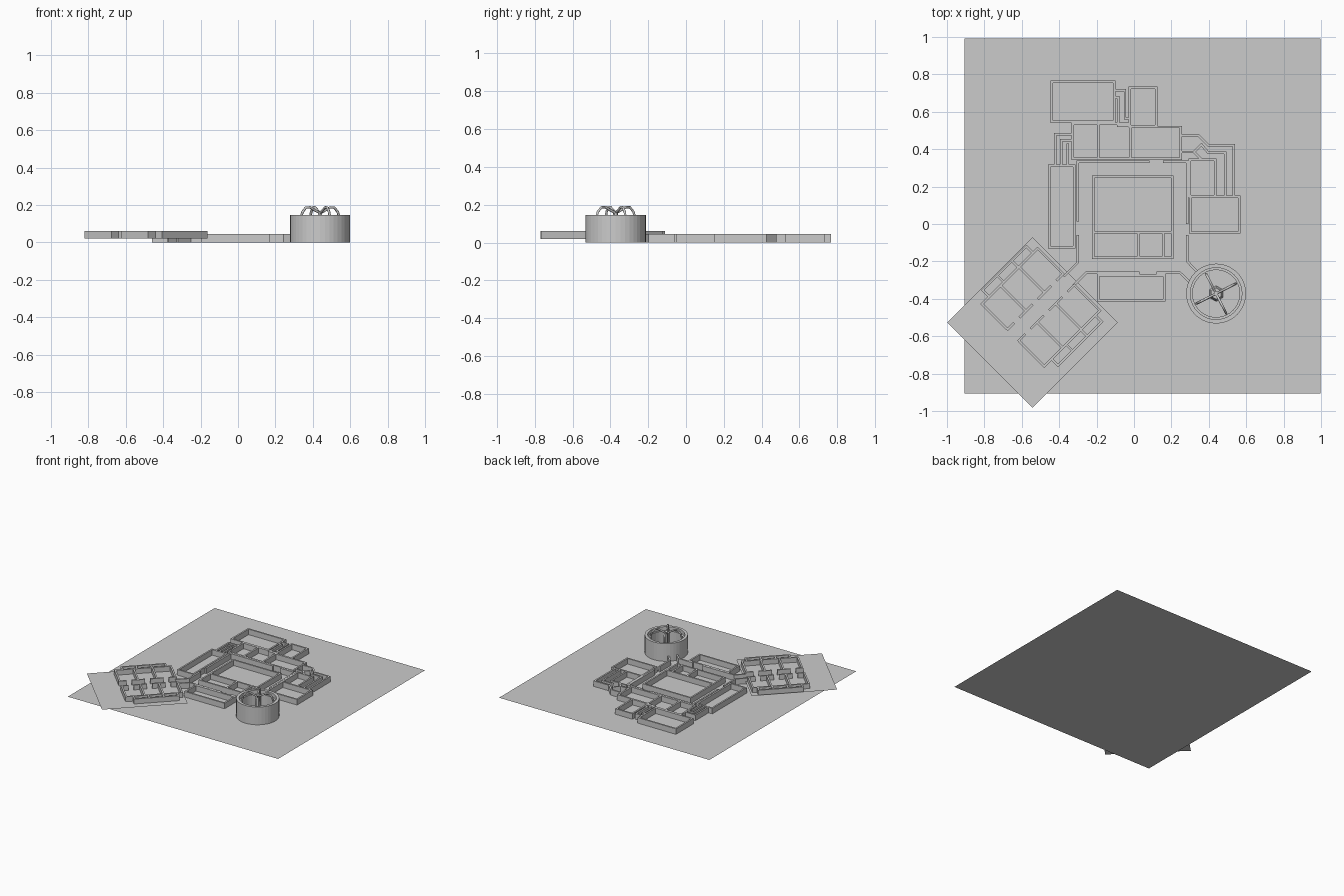
import bpy, bmesh, math
from mathutils import Vector, Matrix

if "Cube" in bpy.data.objects:
    bpy.data.objects.remove(bpy.data.objects["Cube"])

grey = bpy.data.materials.new("plain_grey")
grey.diffuse_color = (0.6, 0.6, 0.6, 1)
grey.use_nodes = True
grey.node_tree.nodes["Principled BSDF"].inputs["Base Color"].default_value = grey.diffuse_color
T = 0.013      # wall thickness
H = 0.045      # main wall top


def finish(bm, name, mat=None):
    bmesh.ops.recalc_face_normals(bm, faces=bm.faces)
    me = bpy.data.meshes.new(name)
    bm.to_mesh(me)
    bm.free()
    me.materials.append(grey)
    ob = bpy.data.objects.new(name, me)
    if mat:
        ob.matrix_world = mat
    bpy.context.collection.objects.link(ob)
    return ob


def add_wall(bm, path, z0, z1, closed=False):
    """Mitred wall of thickness T along a flat path."""
    p = [Vector(q) for q in path]
    n = len(p)
    rings = []
    for i in range(n):
        dirs = []
        if closed or i > 0:
            dirs.append((p[i] - p[i - 1]).normalized())
        if closed or i < n - 1:
            dirs.append((p[(i + 1) % n] - p[i]).normalized())
        norms = [Vector((-d.y, d.x)) for d in dirs]
        m = sum(norms, Vector((0, 0))).normalized()
        off = m * (T / 2 / m.dot(norms[0]))
        a, b = p[i] + off, p[i] - off
        rings.append([bm.verts.new((*c, z)) for c, z in
                      ((a, z0), (a, z1), (b, z1), (b, z0))])
    for i in range(n if closed else n - 1):
        r, s = rings[i], rings[(i + 1) % n]
        for k in range(4):
            bm.faces.new((r[k], r[(k + 1) % 4], s[(k + 1) % 4], s[k]))
    if not closed:
        bm.faces.new(rings[0])
        bm.faces.new(rings[-1])


def walls(name, paths, z0=0.0, z1=H, closed=False, mat=None):
    bm = bmesh.new()
    for path in paths:
        add_wall(bm, path, z0, z1, closed)
    return finish(bm, name, mat)


def rect(x0, x1, y0, y1):
    h = T / 2
    return [(x0 + h, y0 + h), (x1 - h, y0 + h), (x1 - h, y1 - h), (x0 + h, y1 - h)]


def plane(name, x0, x1, y0, y1, z, mat=None):
    bm = bmesh.new()
    bm.faces.new([bm.verts.new((x, y, z)) for x, y in
                  ((x0, y0), (x1, y0), (x1, y1), (x0, y1))])
    return finish(bm, name, mat)


# Base sheet
plane("base_floor", -0.906, 0.997, -0.906, 0.992, 0.0)

# Rooms of the main level
rooms = {
    "north_hall": (-0.446, -0.10, 0.54, 0.767),
    "north_small_room": (-0.03, 0.126, 0.515, 0.735),
    "row_room_a": (-0.335, -0.185, 0.342, 0.543),
    "row_room_b": (-0.197, -0.015, 0.342, 0.543),
    "row_room_c": (-0.027, 0.256, 0.342, 0.525),
    "west_room": (-0.46, -0.312, -0.13, 0.318),
    "east_inner_room": (0.292, 0.441, 0.141, 0.35),
    "east_room": (0.294, 0.57, -0.052, 0.153),
    "south_room": (-0.197, 0.168, -0.414, -0.267),
    "core_main_room": (-0.225, 0.21, -0.05, 0.26),
    "core_room_a": (-0.225, 0.03, -0.187, -0.038),
    "core_room_b": (0.018, 0.163, -0.187, -0.038),
    "core_room_c": (0.151, 0.21, -0.187, -0.038),
}
for name, r in rooms.items():
    walls(name, [rect(*r)], closed=True)

# Ring corridor around the core, broken at the doorways
walls("ring_corridor", [
    [(-0.375, -0.28), (-0.3, -0.205), (-0.3, -0.06)],
    [(-0.3, 0.013), (-0.3, 0.333), (0.083, 0.333)],
    [(0.155, 0.333), (0.285, 0.333), (0.285, 0.0)],
    [(0.285, -0.06), (0.285, -0.2), (0.34, -0.258)],
    [(-0.325, -0.33), (-0.255, -0.26), (0.03, -0.26)],
    [(0.12, -0.26), (0.245, -0.26), (0.3, -0.312)]])

# Linking passages
walls("north_passage", [
    [(-0.10, 0.714), (-0.048, 0.714), (-0.048, 0.564), (-0.03, 0.564)],
    [(-0.10, 0.678), (-0.085, 0.678), (-0.085, 0.525), (-0.03, 0.525)]])
walls("east_passages", [
    [(0.254, 0.473), (0.345, 0.473), (0.398, 0.42), (0.533, 0.42), (0.533, 0.147)],
    [(0.254, 0.385), (0.32, 0.385), (0.36, 0.425), (0.398, 0.38), (0.489, 0.38), (0.489, 0.147)],
    [(0.32, 0.385), (0.36, 0.345)]])
walls("west_passages", [
    [(-0.42, 0.318), (-0.42, 0.48), (-0.33, 0.48)],
    [(-0.388, 0.318), (-0.388, 0.447), (-0.33, 0.447)],
    [(-0.355, 0.318), (-0.355, 0.43)]])

# Raised annex, turned 45 degrees: local x runs along its corridor
A = Matrix.Translation((-0.543, -0.527, 0)) @ Matrix.Rotation(math.pi / 4, 4, 'Z') 
plane("annex_floor", -0.322, 0.322, -0.322, 0.322, 0.02, A)
AZ0, AZ1, mid = 0.02, 0.06, 0.026
room_u = [-0.12, 0.02, 0.16, 0.3]
for side, label in ((1, "left"), (-1, "right")):
    v = lambda d: mid + side * d
    paths = [[(-0.12, v(0.045)), (-0.12, v(0.235)), (0.3, v(0.235)), (0.3, v(0.045))]]
    # dividers, and corridor wall with a door per room
    paths += [[(u, v(0.045)), (u, v(0.235))] for u in room_u[1:3]]
    for u in room_u[:3]:
        paths += [[(u - 0.006, v(0.042)), (u + 0.05, v(0.042))],
                  [(u + 0.09, v(0.042)), (u + 0.146, v(0.042))]]
    # outer closets
    paths.append([(-0.065, v(0.235)), (-0.065, v(0.285)), (0.265, v(0.285)), (0.265, v(0.235))])
    paths += [[(u, v(0.235)), (u, v(0.285))] for u in (0.045, 0.155)]
    walls("annex_rooms_" + label, paths, AZ0, AZ1, mat=A)

# Round chamber: stepped ring wall
C = Matrix.Translation((0.439, -0.372, 0))
profile = [(0.16, 0), (0.16, 0.145), (0.138, 0.145), (0.138, 0.115), (0.126, 0.115), (0.126, 0)]
N = 40
bm = bmesh.new()
rings = [[bm.verts.new((r * math.cos(2 * math.pi * i / N), r * math.sin(2 * math.pi * i / N), z))
          for r, z in profile] for i in range(N)]
for i in range(N):
    a, b = rings[i], rings[(i + 1) % N]
    for k in range(len(profile)):
        j = (k + 1) % len(profile)
        bm.faces.new((a[k], b[k], b[j], a[j]))
finish(bm, "round_chamber_wall", C)

# Centre console and column
bm = bmesh.new()
for r1, r2, z0, z1 in ((0.042, 0.03, 0, 0.04), (0.013, 0.013, 0.04, 0.168)):
    bmesh.ops.create_cone(bm, cap_ends=True, segments=6, radius1=r1, radius2=r2, depth=z1 - z0,
                          matrix=Matrix.Translation((0, 0, (z0 + z1) / 2)))
finish(bm, "chamber_console", C)

# Four arched ribs from the wall to the column
arch = [(0.118, 0), (0.118, 0.12), (0.106, 0.162), (0.085, 0.186),
        (0.06, 0.187), (0.035, 0.173), (0.008, 0.16)]
for i in range(4):
    a = math.radians(27 + 90 * i)
    cu = bpy.data.curves.new("chamber_rib", 'CURVE')
    cu.dimensions = '3D'
    cu.bevel_depth = 0.007
    cu.bevel_resolution = 1
    cu.use_fill_caps = True
    sp = cu.splines.new('POLY')
    sp.points.add(len(arch) - 1)
    for pt, (r, z) in zip(sp.points, arch):
        pt.co = (r * math.cos(a), r * math.sin(a), z, 1)
    cu.materials.append(grey)
    ob = bpy.data.objects.new("chamber_rib_%d" % (i + 1), cu)
    ob.matrix_world = C
    bpy.context.collection.objects.link(ob)
